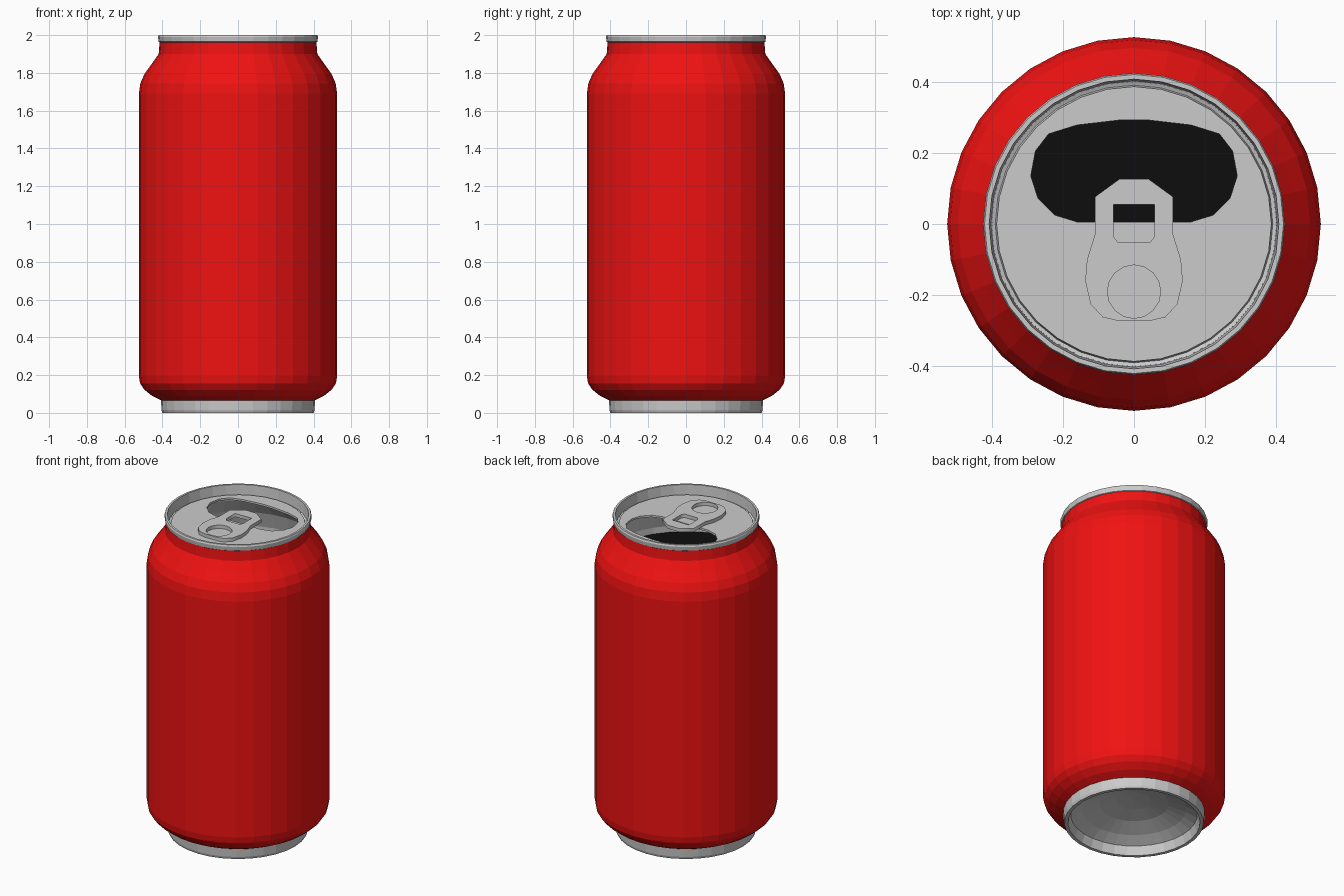
import bpy, bmesh
from math import cos, sin, tau

if "Cube" in bpy.data.objects:
    bpy.data.objects.remove(bpy.data.objects["Cube"])

SIDES = 32


def material(name, color):
    m = bpy.data.materials.new(name)
    m.diffuse_color = color
    m.use_nodes = True
    m.node_tree.nodes["Principled BSDF"].inputs["Base Color"].default_value = m.diffuse_color
    return m


RED = material("red_paint", (0.87, 0.006, 0.006, 1))
BLACK = material("black_inside", (0.004, 0.004, 0.004, 1))


def lathe(name, profile, mat=None):
    """Revolve a (radius, z) profile around the z axis."""
    bm = bmesh.new()
    vs = [bm.verts.new((r, 0, z)) for r, z in profile]
    es = [bm.edges.new(p) for p in zip(vs, vs[1:])]
    bmesh.ops.spin(bm, geom=vs + es, cent=(0, 0, 0), axis=(0, 0, 1),
                   angle=tau, steps=SIDES, use_merge=True)
    bmesh.ops.remove_doubles(bm, verts=bm.verts, dist=1e-4)
    bmesh.ops.recalc_face_normals(bm, faces=bm.faces)
    # an open shell must face the way its profile runs (upwards = outwards)
    mesh = bpy.data.meshes.new(name)
    bm.to_mesh(mesh)
    bm.free()
    obj = bpy.data.objects.new(name, mesh)
    bpy.context.collection.objects.link(obj)
    if mat:
        mesh.materials.append(mat)
    return obj


def plate(name, loops, z, thickness):
    """Flat plate from an outline and hole loops, top face at z."""
    cu = bpy.data.curves.new(name, 'CURVE')
    cu.dimensions = '2D'
    cu.fill_mode = 'BOTH'
    cu.extrude = thickness / 2
    for loop in loops:
        sp = cu.splines.new('POLY')
        sp.points.add(len(loop) - 1)
        for p, (x, y) in zip(sp.points, loop):
            p.co = (x, y, 0, 1)
        sp.use_cyclic_u = True
    obj = bpy.data.objects.new(name, cu)
    bpy.context.collection.objects.link(obj)
    obj.location.z = z - thickness / 2
    bpy.ops.object.select_all(action='DESELECT')
    obj.select_set(True)
    bpy.context.view_layer.objects.active = obj
    bpy.ops.object.convert(target='MESH')
    return obj


def mirrored(half):
    return half + [(-x, y) for x, y in reversed(half)]


def circle(r, n, cy=0):
    return [(r * cos(tau * i / n), cy + r * sin(tau * i / n)) for i in range(n)]


# Painted body
lathe("can_body", [(0.405, 0.065), (0.455, 0.09), (0.495, 0.122), (0.518, 0.155),
                   (0.525, 0.195), (0.525, 1.69), (0.517, 1.745), (0.495, 1.795),
                   (0.455, 1.85), (0.42, 1.90), (0.415, 1.965)], RED)

# Bottom ring and domed underside
lathe("can_base", [(0.408, 0.068), (0.405, 0.015), (0.40, 0), (0.38, 0),
                   (0.365, 0.055), (0.30, 0.09), (0.20, 0.125), (0.10, 0.143),
                   (0, 0.15)])

# Rolled top rim with groove down to the lid
lathe("top_rim", [(0.412, 1.96), (0.42, 1.965), (0.424, 1.99), (0.42, 2.0),
                  (0.407, 2.0), (0.402, 1.935), (0.39, 1.93), (0.385, 1.945)])

# Inner wall and dark contents seen through the mouth
lathe("inner_wall", [(0.518, 1.65), (0.518, 1.69), (0.488, 1.79), (0.412, 1.895),
                     (0.40, 1.935)])
lathe("contents", [(0.518, 1.65), (0, 1.65)], BLACK)

# Lid with drinking hole
mouth = mirrored([(0.04, 0.292), (0.16, 0.278), (0.24, 0.253), (0.277, 0.205),
                  (0.29, 0.135), (0.27, 0.073), (0.222, 0.025), (0.16, 0.006)])
plate("lid", [circle(0.386, SIDES), mouth], 1.945, 0.012)

# Pull tab with rivet window and finger hole
outline = mirrored([(0.04, 0.127), (0.11, 0.076), (0.11, -0.03), (0.132, -0.10),
                    (0.137, -0.16), (0.122, -0.225), (0.088, -0.262), (0.045, -0.272)])
window = mirrored([(0.058, 0.055), (0.058, -0.035), (0.045, -0.052)])
plate("pull_tab", [outline, window, circle(0.075, 16, -0.19)], 1.97, 0.022)
